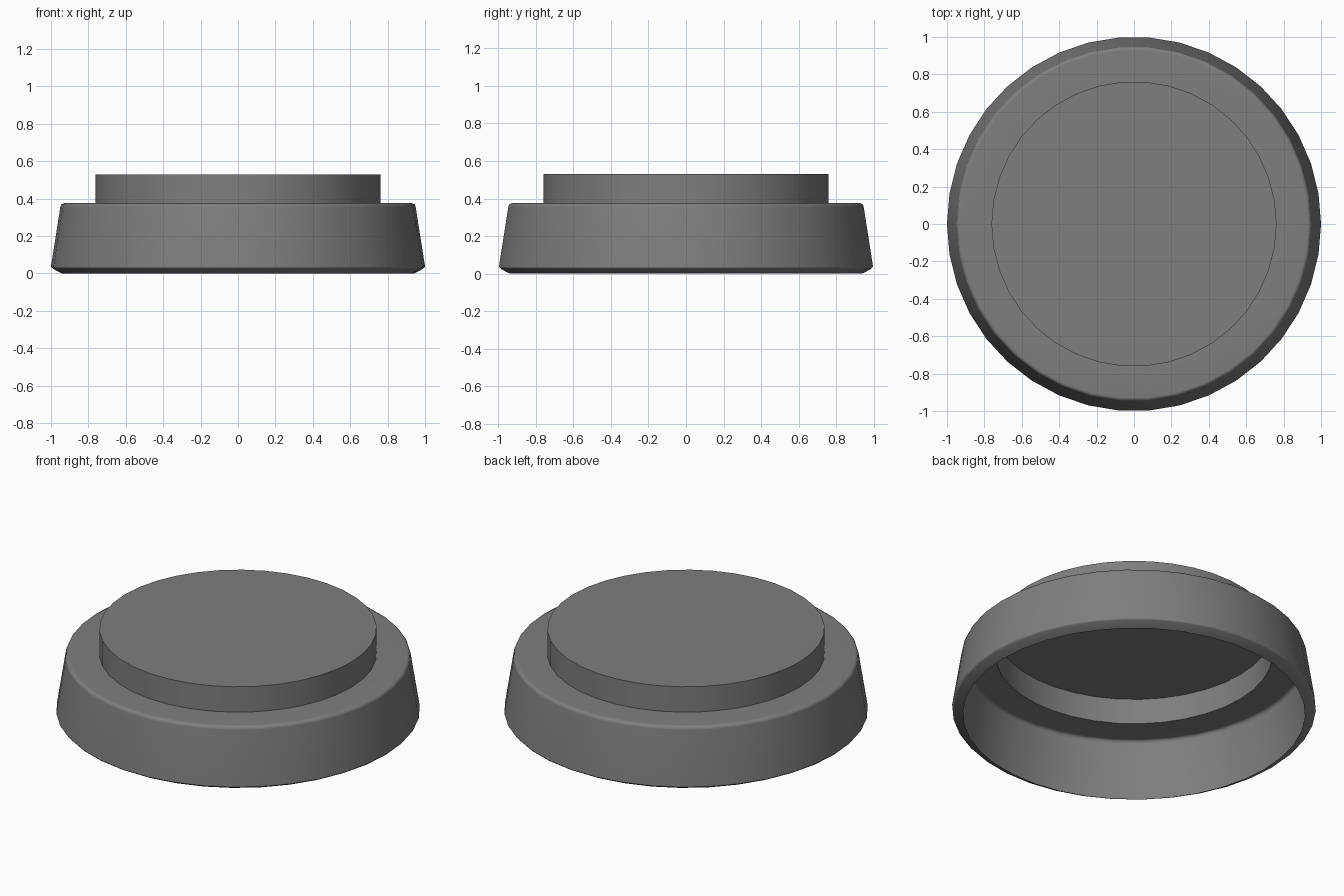
import bpy, bmesh, math

cube = bpy.data.objects.get("Cube")
if cube:
    bpy.data.objects.remove(cube, do_unlink=True)

SIDES = 38

# One plain grey for the whole cap
grey = bpy.data.materials.new("dark_grey")
grey.use_nodes = True
colour = (0.21, 0.21, 0.21, 1)
grey.diffuse_color = colour
grey.node_tree.nodes["Principled BSDF"].inputs["Base Color"].default_value = colour


def lathe(name, profile):
    """Spin an (r, z) profile into an open shell closed by a flat top disc."""
    bm = bmesh.new()
    verts = [bm.verts.new((r, 0, z)) for r, z in profile]
    edges = [bm.edges.new(pair) for pair in zip(verts, verts[1:])]
    bmesh.ops.spin(bm, geom=verts + edges, cent=(0, 0, 0), axis=(0, 0, 1),
                   angle=math.tau, steps=SIDES)
    bmesh.ops.remove_doubles(bm, verts=bm.verts, dist=0.0005)
    # Close the top only; the underside stays hollow
    top = max(z for r, z in profile)
    rim = [e for e in bm.edges if e.is_boundary
           and all(abs(v.co.z - top) < 0.001 for v in e.verts)]
    bmesh.ops.holes_fill(bm, edges=rim, sides=0)
    bmesh.ops.recalc_face_normals(bm, faces=bm.faces)
    disc = max(bm.faces, key=lambda f: f.calc_center_median().z)
    if disc.normal.z < 0:
        bmesh.ops.reverse_faces(bm, faces=bm.faces)
    mesh = bpy.data.meshes.new(name)
    bm.to_mesh(mesh)
    bm.free()
    mesh.materials.append(grey)
    obj = bpy.data.objects.new(name, mesh)
    bpy.context.collection.objects.link(obj)
    return obj


# Hollow cap: chamfered lip, tapered wall, rounded shoulder, raised disc
cap = lathe("hollow_cap", [
    (0.94, 0.0), (0.96, 0.009), (0.99, 0.026), (1.0, 0.037),
    (0.95, 0.355), (0.945, 0.369), (0.93, 0.376),
    (0.762, 0.376), (0.762, 0.53),
])

bpy.ops.object.select_all(action='DESELECT')
cap.select_set(True)
bpy.context.view_layer.objects.active = cap
bpy.ops.object.shade_smooth_by_angle(angle=math.radians(60))
weighted = cap.modifiers.new("even_shading", 'WEIGHTED_NORMAL')
weighted.keep_sharp = True
